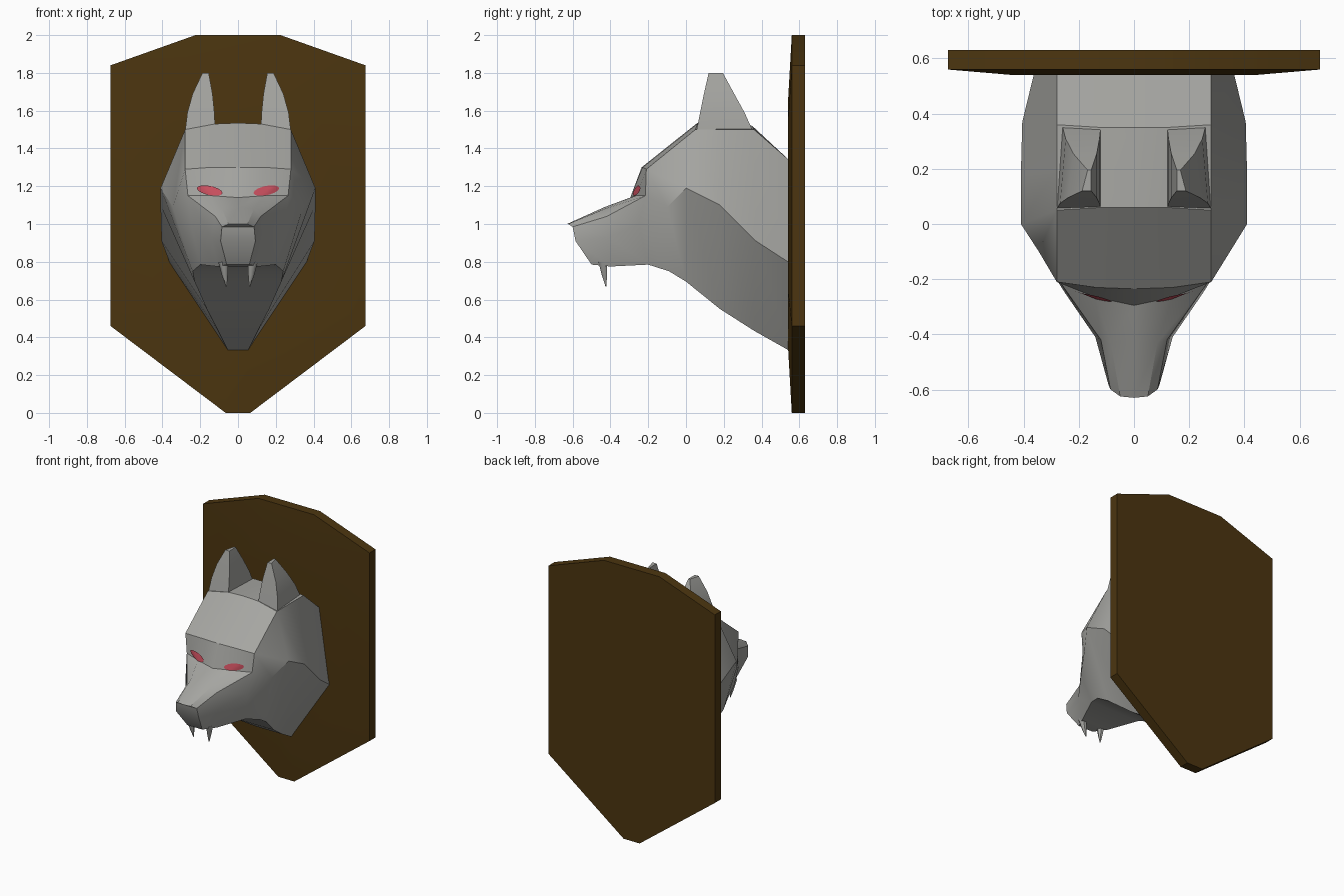
import bpy, bmesh, math
from mathutils import Vector
from mathutils.bvhtree import BVHTree

if "Cube" in bpy.data.objects:
    bpy.data.objects.remove(bpy.data.objects["Cube"])


def material(name, rgb):
    m = bpy.data.materials.new(name)
    m.diffuse_color = (*rgb, 1)
    m.use_nodes = True
    m.node_tree.nodes["Principled BSDF"].inputs["Base Color"].default_value = m.diffuse_color
    return m


grey = material("grey_fur", (0.38, 0.38, 0.36))
wood = material("dark_wood", (0.072, 0.036, 0.005))
red = material("red_eye", (0.60, 0.08, 0.115))


def finish(bm, name, mat, angle=30):
    me = bpy.data.meshes.new(name)
    bm.to_mesh(me)
    bm.free()
    ob = bpy.data.objects.new(name, me)
    bpy.context.collection.objects.link(ob)
    me.materials.append(mat)
    bpy.ops.object.select_all(action='DESELECT')
    ob.select_set(True)
    bpy.context.view_layer.objects.active = ob
    bpy.ops.object.shade_smooth_by_angle(angle=math.radians(angle))
    return ob


def loft(rings):
    """Skin a list of closed rings and cap both ends with strips."""
    bm = bmesh.new()
    rows = [[bm.verts.new(p) for p in r] for r in rings]
    n = len(rows[0])
    for a, b in zip(rows, rows[1:]):
        for i in range(n):
            j = (i + 1) % n
            bm.faces.new((a[i], a[j], b[j], b[i]))
    for r in (rows[0], rows[-1]):
        for k in range(n // 2):
            ids = dict.fromkeys((k, k + 1, n - k - 1, (n - k) % n))
            bm.faces.new([r[i] for i in ids])
    bmesh.ops.recalc_face_normals(bm, faces=bm.faces)
    return bm


def flip(pts):
    return [(-x, y, z) for x, y, z in pts]


# Shield board with a slightly domed front
half = [(0.065, 0), (0.675, 0.46), (0.675, 1.84), (0.225, 2.0)]
outline = half + [(-x, z) for x, z in reversed(half)]
board = [[(x * s, y, 1 + (z - 1) * s) for x, z in outline]
         for s, y in ((1, 0.63), (1, 0.56), (0.65, 0.54))]
finish(loft(board), "shield_board", wood)

# Head: half sections from nose to neck
# (top centre, top edge, brow side, cheek ridge, lower edge)
sections = [
    [(0, -.63, 1.0), (.05, -.625, 1.0), (.085, -.60, .985), (.092, -.585, .91), (.06, -.50, .785)],
    [(0, -.43, 1.09), (.085, -.43, 1.08), (.12, -.42, 1.04), (.14, -.41, .93), (.11, -.40, .775)],
    [(0, -.295, 1.14), (.14, -.265, 1.15), (.265, -.215, 1.15), (.25, -.25, 1.0), (.20, -.20, .785)],
    [(0, -.235, 1.30), (.14, -.23, 1.30), (.28, -.21, 1.29), (.345, -.10, 1.09), (.24, -.09, .75)],
    [(0, .06, 1.535), (.12, .06, 1.53), (.28, .05, 1.50), (.41, 0, 1.19), (.23, 0, .695)],
    [(0, .20, 1.53), (.12, .20, 1.525), (.28, .20, 1.50), (.41, .18, 1.10), (.165, .18, .55)],
    [(0, .35, 1.52), (.12, .35, 1.52), (.28, .36, 1.50), (.405, .37, .91), (.105, .36, .435)],
    [(0, .555, 1.33), (.12, .555, 1.33), (.28, .555, 1.33), (.36, .555, .79), (.05, .555, .325)],
]
head = loft([h + flip(h[:0:-1]) for h in sections])
surface = BVHTree.FromBMesh(head)
finish(head, "wolf_head", grey)

# Ears, fangs and eyes on both sides
for side, label in ((1, "right"), (-1, "left")):
    def place(ring):
        return ring if side > 0 else flip(ring)

    # Ear: tapering four-sided horn (inner x, outer x, front y, back y, z)
    levels = [(.12, .28, .055, .355, 1.49), (.125, .268, .075, .31, 1.59),
              (.135, .24, .095, .255, 1.69), (.155, .188, .12, .195, 1.80)]
    ear = [place([(a, f, z), (b, f, z), (b - .02, k, z), (a, k, z)])
           for a, b, f, k, z in levels]
    finish(loft(ear), label + "_ear", grey)

    # Fang: curved six-sided spike (centre x, centre y, radius, z)
    fang = [place([(x + r * math.cos(t * math.pi / 3), y + r * math.sin(t * math.pi / 3), z)
                   for t in range(6)])
            for x, y, r, z in ((.078, -.44, .027, .80), (.07, -.432, .016, .73), (.062, -.424, .003, .67))]
    finish(loft(fang), label + "_fang", grey, 60)

    # Eye: slanted almond laid on the face surface
    bm = bmesh.new()
    rows = []
    for s in (1, 0.66, 0.33):
        row = []
        for k in range(14):
            t = k * math.tau / 14
            u, v = .068 * s * math.cos(t), s * math.sin(t) * .025
            x, z = .15 + u, 1.177 + v + u * .18
            hit = surface.ray_cast(Vector((x, -2, z)), Vector((0, 1, 0)))
            row.append(bm.verts.new(Vector((side * hit[0].x, hit[0].y - .007, hit[0].z))))
        rows.append(row)
    for a, b in zip(rows, rows[1:]):
        for k in range(14):
            j = (k + 1) % 14
            bm.faces.new((a[k], a[j], b[j], b[k]))
    bm.faces.new(rows[-1])
    if side < 0:
        bmesh.ops.reverse_faces(bm, faces=bm.faces)
    finish(bm, label + "_eye", red)
